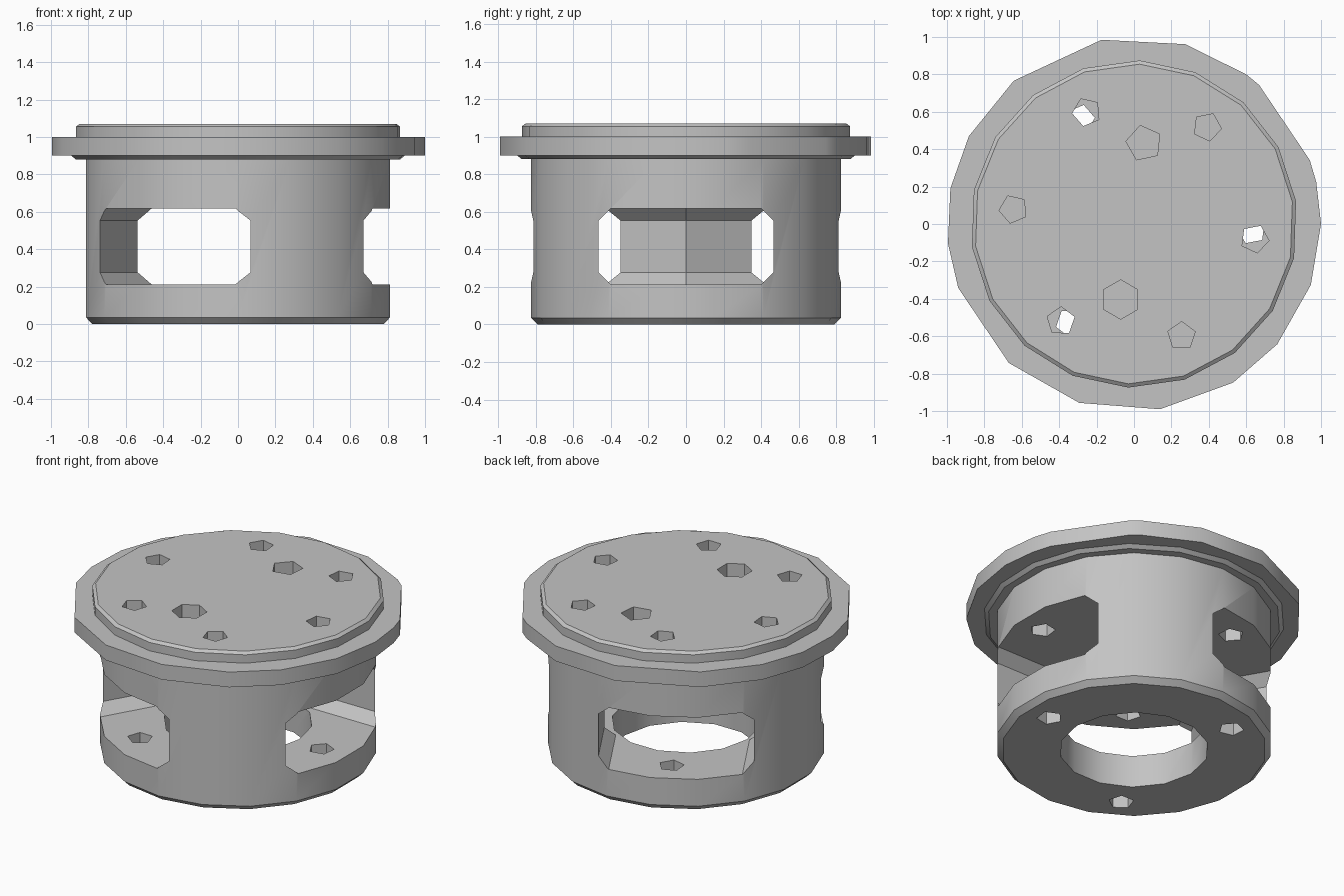
import bpy, bmesh
from math import radians, sin, cos
from mathutils import Matrix

if "Cube" in bpy.data.objects:
    bpy.data.objects.remove(bpy.data.objects["Cube"], do_unlink=True)

# One plain grey material
grey = bpy.data.materials.new("plain_grey")
grey.use_nodes = True
grey.diffuse_color = (0.55, 0.55, 0.55, 1)
grey.node_tree.nodes["Principled BSDF"].inputs["Base Color"].default_value = grey.diffuse_color


def finish(name, bm):
    bmesh.ops.recalc_face_normals(bm, faces=bm.faces)
    mesh = bpy.data.meshes.new(name)
    bm.to_mesh(mesh)
    bm.free()
    mesh.materials.append(grey)
    obj = bpy.data.objects.new(name, mesh)
    bpy.context.collection.objects.link(obj)
    return obj


def regular(sides, offset=0):
    return [offset + 360 * i / sides for i in range(sides)]


def lathe(name, rings, x=0, y=0):
    """Stack rings of (radius, height, angles) into a closed solid."""
    bm = bmesh.new()
    loops = [[bm.verts.new((x + r * cos(radians(a)), y + r * sin(radians(a)), z))
              for a in angles] for r, z, angles in rings]
    for low, high in zip(loops, loops[1:]):
        for i in range(len(low)):
            bm.faces.new((low[i - 1], low[i], high[i], high[i - 1]))
    bm.faces.new(loops[0])
    bm.faces.new(loops[-1])
    return finish(name, bm)


def hole(name, radius, angle, size, bottom, top, sides=5, turn=0):
    corners = regular(sides, turn)
    return lathe(name, [(size, bottom, corners), (size, top, corners)],
                 radius * cos(radians(angle)), radius * sin(radians(angle)))


def slot(angle):
    """Radial window with chamfered corners, running out from the centre."""
    w, low, high, c = 0.465, 0.212, 0.618, 0.065
    half = [(w - c, low), (w, low + c), (w, high - c), (w - c, high)]
    profile = half + [(-y, z) for y, z in reversed(half)]
    bm = bmesh.new()
    inner, outer = ([bm.verts.new((x, y, z)) for y, z in profile] for x in (0, 1.3))
    for i in range(len(profile)):
        bm.faces.new((inner[i - 1], inner[i], outer[i], outer[i - 1]))
    bm.faces.new(inner)
    bm.faces.new(outer)
    bm.transform(Matrix.Rotation(radians(angle), 4, "Z"))
    return finish("window_cutter", bm)


def cut(obj, cutters):
    bpy.ops.object.select_all(action="DESELECT")
    bpy.context.view_layer.objects.active = obj
    obj.select_set(True)
    for cutter in cutters:
        mod = obj.modifiers.new("cut", "BOOLEAN")
        mod.operation = "DIFFERENCE"
        mod.solver = "EXACT"
        mod.object = cutter
        bpy.ops.object.modifier_apply(modifier=mod.name)
    bpy.ops.object.shade_smooth_by_angle(angle=radians(30))


# Drum body with a bevelled foot
around = regular(18, 10)
body = lathe("drum_body", [(0.79, 0, around), (0.825, 0.035, around), (0.825, 0.88, around)])

# Cap: stepped underside, uneven wide flange, raised disc
rim = [0, 13, 20, 48, 53, 74, 100, 130, 152, 169, 186, 200, 228, 253, 278, 302, 320, 341]
disc = regular(18, -12)
cap = lathe("flanged_cap", [
    (0.875, 0.88, disc), (0.9, 0.9, disc), (1, 0.9, rim), (1, 1, rim),
    (0.875, 1, disc), (0.875, 1.055, disc), (0.855, 1.07, disc)])

# Windows and central bore
windows = [slot(a) for a in (0, 120, 240)]
bore = lathe("bore_cutter", [(0.445, z, regular(14)) for z in (-0.1, 0.4)])

# Screw holes: through the windows, blind in the posts, two larger blind ones
upper = []
lower = []
for a in (-7, 113, 233):
    upper.append(hole("upper_screw_cutter", 0.65, a, 0.077, 0.5, 1.2, turn=a))
    lower.append(hole("lower_screw_cutter", 0.63, a + 4, 0.077, -0.1, 0.3, turn=a + 36))
    upper.append(hole("post_screw_cutter", 0.65, a + 60, 0.077, 0.72, 1.2, turn=a))
upper.append(hole("back_socket_cutter", 0.435, 83, 0.097, 0.8, 1.2, turn=30))
upper.append(hole("front_socket_cutter", 0.41, 260, 0.105, 0.8, 1.2, sides=6, turn=90))

cut(body, windows + [bore] + lower + upper)
cut(cap, upper)

for cutter in windows + [bore] + lower + upper:
    bpy.data.objects.remove(cutter, do_unlink=True)
